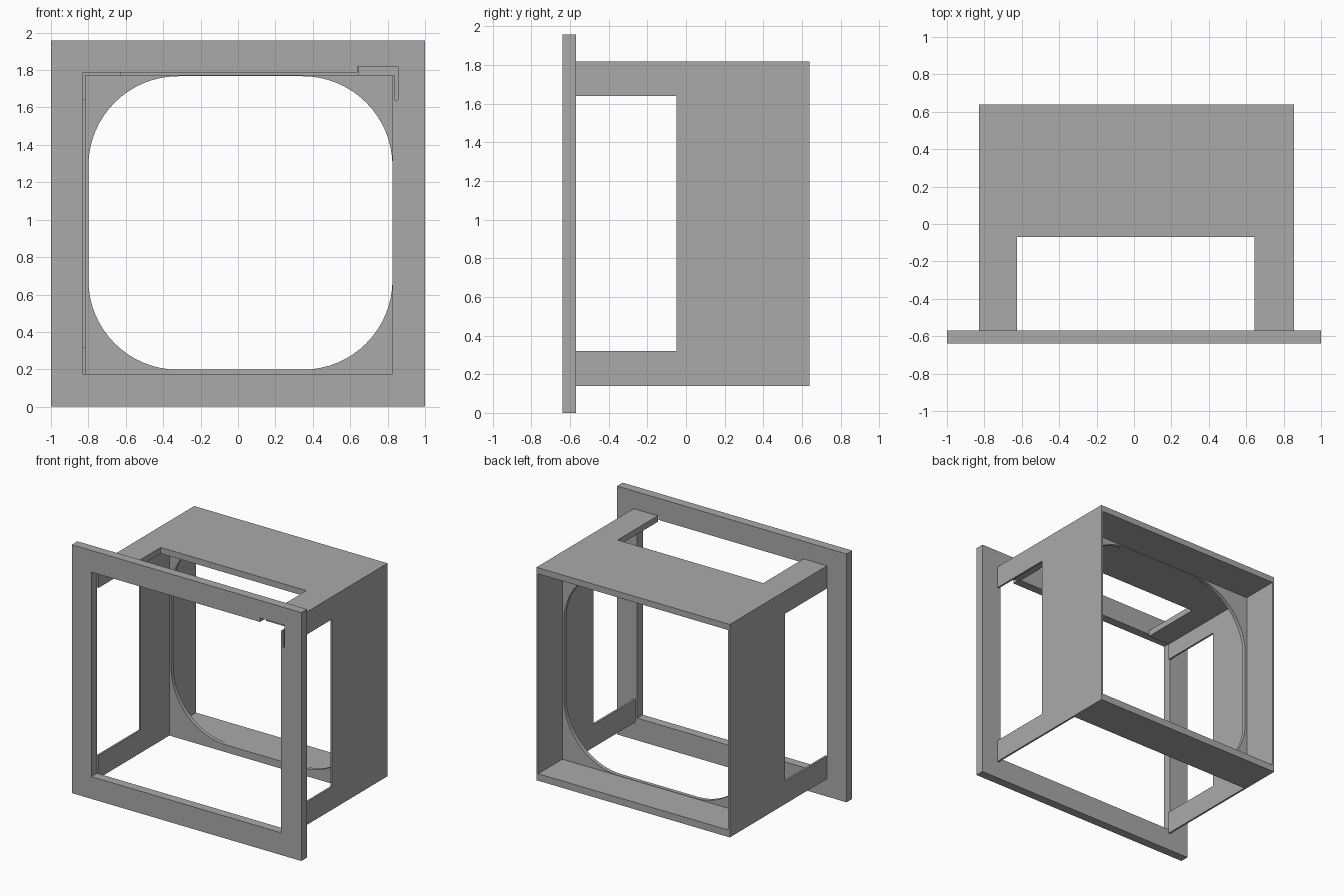
import bpy
import bmesh
from math import cos, sin, pi

old = bpy.data.objects.get("Cube")
if old:
    bpy.data.objects.remove(old, do_unlink=True)

grey = bpy.data.materials.new("plain_grey")
grey.use_nodes = True
colour = (0.4, 0.4, 0.4, 1)
grey.diffuse_color = colour
grey.node_tree.nodes["Principled BSDF"].inputs["Base Color"].default_value = colour


def rect(a0, a1, b0, b1):
    return [(a0, b0), (a1, b0), (a1, b1), (a0, b1)]


def rounded(a0, a1, b0, b1, r, steps=16):
    centres = [(a1 - r, b1 - r), (a0 + r, b1 - r), (a0 + r, b0 + r), (a1 - r, b0 + r)]
    return [(ca + r * cos((q + i / steps) * pi / 2), cb + r * sin((q + i / steps) * pi / 2))
            for q, (ca, cb) in enumerate(centres) for i in range(steps + 1)]


def panel(name, axis, start, end, *loops):
    """Flat sheet: outline plus optional holes, thickened along one axis."""
    bm = bmesh.new()
    for loop in loops:
        verts = []
        for p in loop:
            co = list(p)
            co.insert(axis, start)
            verts.append(bm.verts.new(co))
        for i, v in enumerate(verts):
            bm.edges.new((verts[i - 1], v))
    bmesh.ops.triangle_fill(bm, edges=bm.edges[:], use_beauty=True)
    out = bmesh.ops.extrude_face_region(bm, geom=bm.faces[:], use_keep_orig=True)
    shift = [0, 0, 0]
    shift[axis] = end - start
    bmesh.ops.translate(bm, vec=shift,
                        verts=[g for g in out["geom"] if isinstance(g, bmesh.types.BMVert)])
    bmesh.ops.recalc_face_normals(bm, faces=bm.faces[:])
    mesh = bpy.data.meshes.new(name)
    bm.to_mesh(mesh)
    bm.free()
    mesh.materials.append(grey)
    obj = bpy.data.objects.new(name, mesh)
    bpy.context.collection.objects.link(obj)
    return obj


# Main levels of the box
LEFT, RIGHT, BOTTOM, TOP = 0.855, -0.83, 0.14, 1.818
FRONT, BACK, RIB = -0.57, 0.64, 0.31
WALL, FLOOR, CEILING = 0.015, 0.195, 1.77
in_right, in_left = RIGHT + WALL, LEFT - WALL

# Front frame, its opening stepped out around one corner of the box
opening = [(RIGHT, 0.175), (0.825, 0.175), (0.825, CEILING), (in_left, CEILING),
           (in_left, 1.64), (LEFT, 1.64), (LEFT, TOP), (0.64, TOP),
           (0.64, 1.787), (RIGHT, 1.787)]
panel("front_frame", 1, -0.64, FRONT, rect(-1, 1, 0, 1.957), opening)

# Side walls, each with two arms reaching the frame
side = [(FRONT, BOTTOM), (BACK, BOTTOM), (BACK, TOP), (FRONT, TOP),
        (FRONT, 1.64), (-0.05, 1.64), (-0.05, 0.32), (FRONT, 0.32)]
panel("right_wall", 0, RIGHT, in_right, side)
panel("left_wall", 0, in_left, LEFT, side)

# Top wall with two arms
top = [(in_right, FRONT), (-0.625, FRONT), (-0.625, -0.07), (0.645, -0.07),
       (0.645, FRONT), (in_left, FRONT), (in_left, BACK), (in_right, BACK)]
panel("top_wall", 2, CEILING, TOP, top)

# Short floor at the back
panel("floor", 2, BOTTOM, FLOOR, rect(in_right, in_left, RIB, BACK))

# Inner rib with a rounded opening
panel("inner_rib", 1, RIB, RIB + 0.03,
      rect(in_right, in_left, FLOOR, CEILING),
      rounded(-0.80, 0.826, FLOOR + 0.003, CEILING - 0.003, 0.48))
